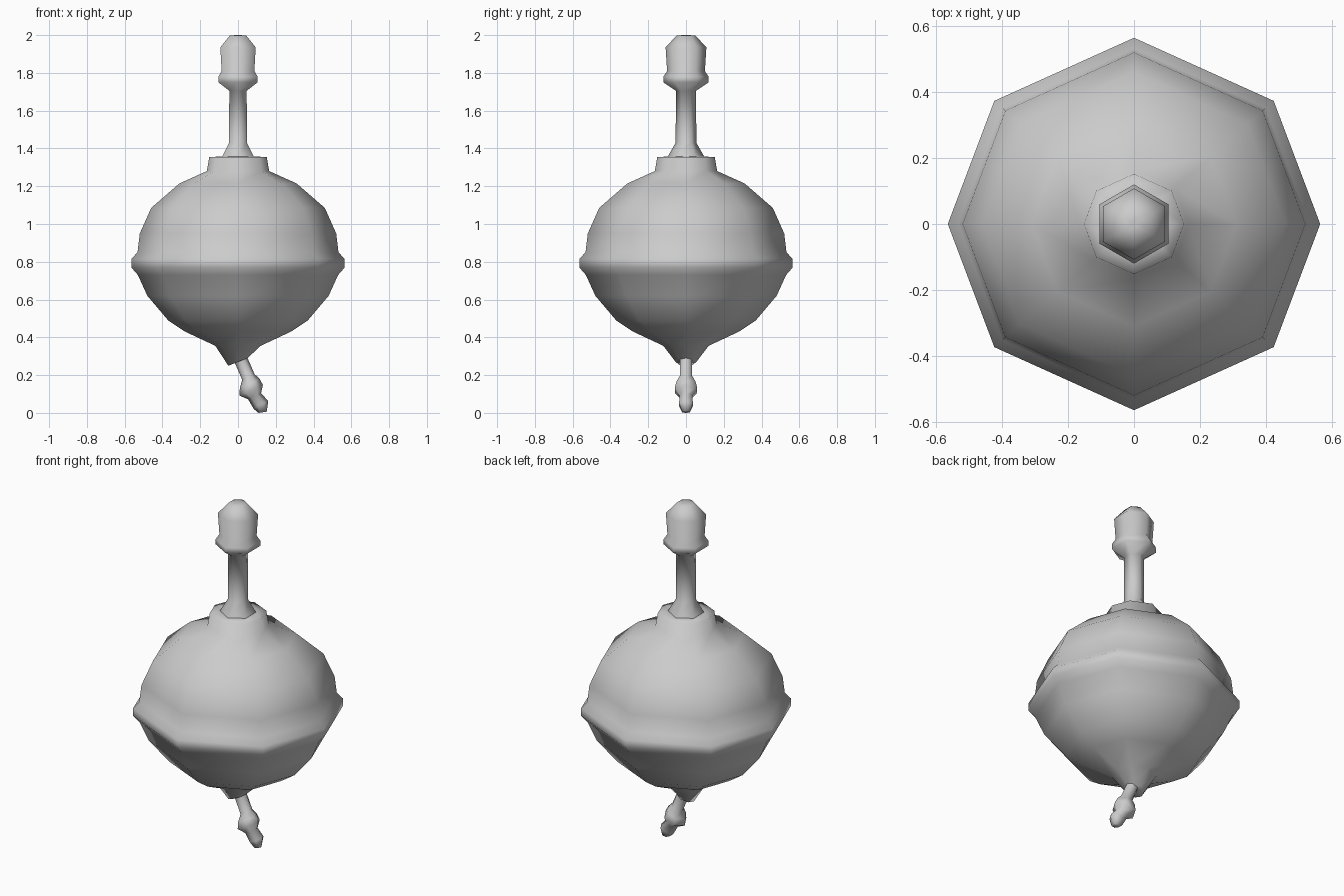
import bpy, bmesh, math
from mathutils import Vector

if "Cube" in bpy.data.objects:
    bpy.data.objects.remove(bpy.data.objects["Cube"])

mat = bpy.data.materials.new("light_grey")
mat.diffuse_color = (0.6, 0.6, 0.6, 1)
mat.use_nodes = True
mat.node_tree.nodes["Principled BSDF"].inputs["Base Color"].default_value = mat.diffuse_color

OCT = [math.radians(a) for a in (0, 41.4, 90, 138.6, 180, 221.4, 270, 318.6)]
HEX = [math.radians(30 + 60 * i) for i in range(6)]


def loft(name, rings, angles):
    """Skin rings given as (centre x, centre z, radius, tilt in degrees about y)."""
    bm = bmesh.new()
    loops = []
    for cx, cz, r, tilt in rings:
        t = math.radians(tilt)
        loop = []
        for a in angles:
            u, v = r * math.cos(a), r * math.sin(a)
            loop.append(bm.verts.new(Vector((cx + u * math.cos(t), v, cz + u * math.sin(t)))))
        loops.append(loop)
    n = len(angles)
    for lo, hi in zip(loops, loops[1:]):
        for i in range(n):
            j = (i + 1) % n
            bm.faces.new((lo[i], lo[j], hi[j], hi[i]))
    bm.faces.new(loops[0][::-1])
    bm.faces.new(loops[-1])
    bmesh.ops.recalc_face_normals(bm, faces=bm.faces)
    mesh = bpy.data.meshes.new(name)
    bm.to_mesh(mesh)
    bm.free()
    mesh.materials.append(mat)
    for p in mesh.polygons:
        p.use_smooth = True
    ob = bpy.data.objects.new(name, mesh)
    bpy.context.collection.objects.link(ob)
    return ob


def turned(name, profile, angles):
    return loft(name, [(0, z, r, 0) for r, z in profile], angles)


# Round body with raised belt, tapering to a slanted spout at the bottom
body = [(0.12, 0.355), (0.28, 0.43), (0.37, 0.49), (0.48, 0.62), (0.53, 0.73),
        (0.565, 0.77), (0.565, 0.815), (0.532, 0.85), (0.52, 0.95), (0.46, 1.085),
        (0.31, 1.215), (0.165, 1.28), (0.152, 1.355), (0.09, 1.357)]
loft("body", [(0, 0.27, 0.055, 22)] + [(0, z, r, 0) for r, z in body], OCT)

# Neck with a flared foot and a knob at the top
turned("neck_and_knob", [(0.10, 1.34), (0.095, 1.36), (0.055, 1.43), (0.053, 1.705),
                         (0.12, 1.75), (0.12, 1.78), (0.10, 1.81), (0.108, 1.935),
                         (0.05, 1.998), (0.012, 2.0)], HEX)

# Crooked hanging tip below the body
loft("bottom_tip", [(0.13, 0.010, 0.022, 8), (0.122, 0.045, 0.042, 25),
                    (0.088, 0.088, 0.038, 25), (0.07, 0.12, 0.068, 25),
                    (0.062, 0.155, 0.058, 25), (0.055, 0.19, 0.036, 25),
                    (0.018, 0.275, 0.036, 22), (0.0, 0.32, 0.036, 22)],
     [math.radians(60 * i) for i in range(6)])

# Rest the lowest point of the tip on the floor
tip = bpy.data.objects["bottom_tip"].data
low = min(v.co.z for v in tip.vertices)
for v in tip.vertices:
    if v.co.z < 0.03:
        v.co.z -= low
